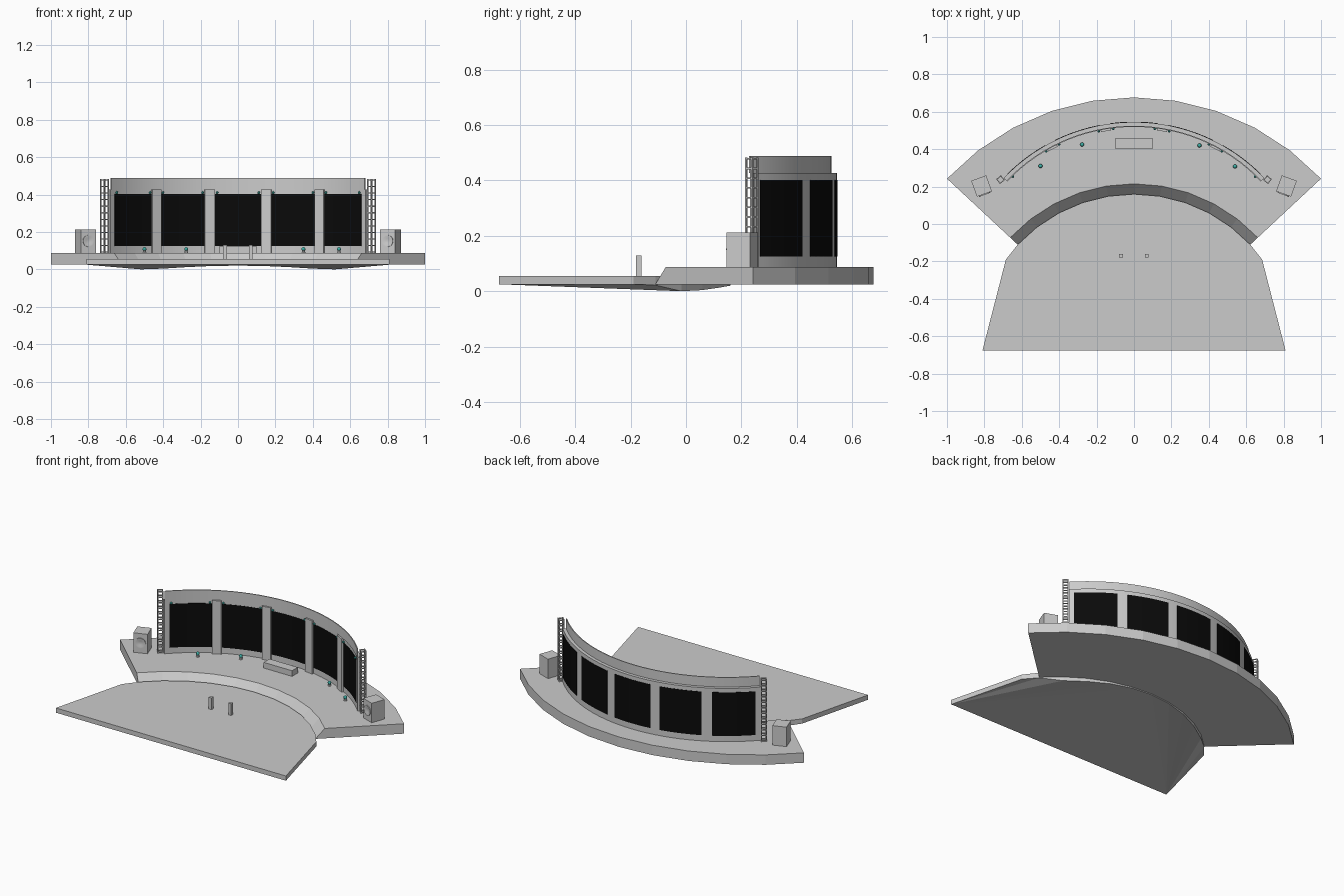
import bpy, bmesh, math
from mathutils import Matrix, Vector

if "Cube" in bpy.data.objects:
    bpy.data.objects.remove(bpy.data.objects["Cube"])

STAGE_Y, WALL_Y = -0.69, -0.415
STAGE_Z, FLOOR_Z = 0.088, 0.055


def material(name, rgb):
    m = bpy.data.materials.new(name)
    m.diffuse_color = (*rgb, 1)
    m.use_nodes = True
    m.node_tree.nodes["Principled BSDF"].inputs["Base Color"].default_value = m.diffuse_color
    return m


BLACK = material("screen_black", (0.003, 0.003, 0.003))
TEAL = material("lamp_teal", (0.05, 0.45, 0.4))


def finish(name, bm, mat=None, smooth=False):
    bmesh.ops.recalc_face_normals(bm, faces=bm.faces)
    me = bpy.data.meshes.new(name)
    bm.to_mesh(me)
    bm.free()
    ob = bpy.data.objects.new(name, me)
    bpy.context.collection.objects.link(ob)
    if mat:
        me.materials.append(mat)
    if smooth:
        bpy.context.view_layer.objects.active = ob
        ob.select_set(True)
        bpy.ops.object.shade_smooth_by_angle(angle=math.radians(30))
        ob.select_set(False)
    return ob


def polar(r, deg, cy, z):
    a = math.radians(deg)
    return Vector((r * math.sin(a), cy + r * math.cos(a), z))


def arc_block(name, cy, profile, a0, a1, n, mat=None, smooth=False):
    """Sweep a closed (radius, z) profile around a vertical axis, capping the ends."""
    bm = bmesh.new()
    rings = [[bm.verts.new(polar(r, a0 + (a1 - a0) * i / n, cy, z)) for r, z in profile]
             for i in range(n + 1)]
    k = len(profile)
    for p, q in zip(rings, rings[1:]):
        for j in range(k):
            bm.faces.new((p[j], p[(j + 1) % k], q[(j + 1) % k], q[j]))
    bm.faces.new(rings[0])
    bm.faces.new(rings[-1])
    return finish(name, bm, mat, smooth)


def band(r0, r1, z0, z1):
    return [(r0, z0), (r1, z0), (r1, z1), (r0, z1)]


def add_box(bm, center, size, frame=Matrix()):
    m = frame @ Matrix.Translation(center) @ Matrix.Diagonal((*size, 1))
    bmesh.ops.create_cube(bm, size=1, matrix=m)


def box(name, center, size):
    bm = bmesh.new()
    add_box(bm, center, size)
    return finish(name, bm)


# Raised stage with a sloped inner front
arc_block("stage", STAGE_Y, [(0.85, 0.025), (1.367, 0.025), (1.367, STAGE_Z), (0.905, STAGE_Z)],
          -47, 47, 10)

# Front floor, its underside sagging along the curved edge
bm = bmesh.new()
dips = [0.02, 0.018, 0.012, 0.004, 0.0, 0.022]
edge = [(-0.685, -0.19, 0.025), (-0.81, -0.675, 0.025), (0.81, -0.675, 0.025), (0.685, -0.19, 0.025)]
edge += [tuple(polar(0.85, 9.4 * i, STAGE_Y, dips[abs(i)])) for i in range(5, -6, -1)]
low = [bm.verts.new(p) for p in edge]
top = [bm.verts.new((x, y, FLOOR_Z)) for x, y, _ in edge]
for i in range(len(edge)):
    j = (i + 1) % len(edge)
    bm.faces.new((low[i], low[j], top[j], top[i]))
bm.faces.new(top)
bmesh.ops.triangulate(bm, faces=[bm.faces.new(low[::-1])])
finish("front_floor", bm)

# Curved back wall and thin parapet
arc_block("back_wall", WALL_Y, band(0.938, 0.96, STAGE_Z, 0.427), -46.5, 46.5, 30, smooth=True)
arc_block("parapet", WALL_Y, band(0.934, 0.94, 0.427, 0.488), -46.5, 46.5, 30, smooth=True)

# Screens, visible on both sides of the wall
for i in range(-2, 3):
    a = 18.6 * i
    arc_block("screen", WALL_Y, band(0.936, 0.962, 0.125, 0.402), a - 7.5, a + 7.5, 5, BLACK, True)

# Pilasters between the screens
for a in (-27.9, -9.3, 9.3, 27.9):
    arc_block("wall_post", WALL_Y, band(0.924, 0.938, STAGE_Z, 0.427), a - 1.7, a + 1.7, 1)

# Small lamps over the screen corners
for i in range(-2, 3):
    for s in (-1, 1):
        bm = bmesh.new()
        p = polar(0.931, 18.6 * i + 6.9 * s, WALL_Y, 0.41)
        bmesh.ops.create_icosphere(bm, subdivisions=1, radius=0.008, matrix=Matrix.Translation(p))
        finish("screen_lamp", bm, TEAL)

# Stage lamps on short bases
for x, y in ((-0.5, 0.31), (-0.277, 0.425), (0.35, 0.42), (0.54, 0.308)):
    bm = bmesh.new()
    bmesh.ops.create_cone(bm, cap_ends=True, segments=8, radius1=0.01, radius2=0.007, depth=0.012,
                          matrix=Matrix.Translation((x, y, STAGE_Z + 0.006)))
    finish("lamp_base", bm)
    bm = bmesh.new()
    bmesh.ops.create_uvsphere(bm, u_segments=10, v_segments=6, radius=0.011,
                              matrix=Matrix.Translation((x, y, STAGE_Z + 0.02)))
    finish("stage_lamp", bm, TEAL)

# Low desk and floor posts
box("desk", (0, 0.43, 0.106), (0.2, 0.058, 0.036))
for x in (-0.07, 0.068):
    box("floor_post", (x, -0.17, 0.092), (0.02, 0.02, 0.075))

for s in (-1, 1):
    # Speaker cabinet turned toward the audience centre, with a recessed cone
    f = Matrix.Translation((0.815 * s, 0.203, 0)) @ Matrix.Rotation(math.radians(-20 * s), 4, 'Z')
    bm = bmesh.new()
    add_box(bm, (0, 0, 0.15), (0.085, 0.09, 0.124), f)
    finish("speaker_cabinet", bm)
    bm = bmesh.new()
    prof = [(0.032, -0.045), (0.032, -0.05), (0.025, -0.05), (0.012, -0.0455)]
    rings = [[bm.verts.new(f @ Vector((r * math.cos(t), y, 0.152 + r * math.sin(t))))
              for t in [math.tau * k / 16 for k in range(16)]] for r, y in prof]
    for p, q in zip(rings, rings[1:]):
        for k in range(16):
            bm.faces.new((p[k], p[(k + 1) % 16], q[(k + 1) % 16], q[k]))
    bm.faces.new(rings[-1])
    finish("speaker_cone", bm, smooth=True)

    # Truss tower: four uprights with rungs on every side
    f = Matrix.Translation((0.714 * s, 0.237, 0)) @ Matrix.Rotation(math.radians(-40 * s), 4, 'Z')
    bm = bmesh.new()
    h, t = 0.014, 0.006
    for x in (-h, h):
        for y in (-h, h):
            add_box(bm, (x, y, (STAGE_Z + 0.482) / 2), (t, t, 0.482 - STAGE_Z), f)
    for i in range(12):
        z = STAGE_Z + 0.004 + i * 0.0351
        for d in (-h, h):
            add_box(bm, (0, d, z), (2 * h, t * 0.8, t), f)
            add_box(bm, (d, 0, z), (t * 0.8, 2 * h, t), f)
    finish("truss_tower", bm)
